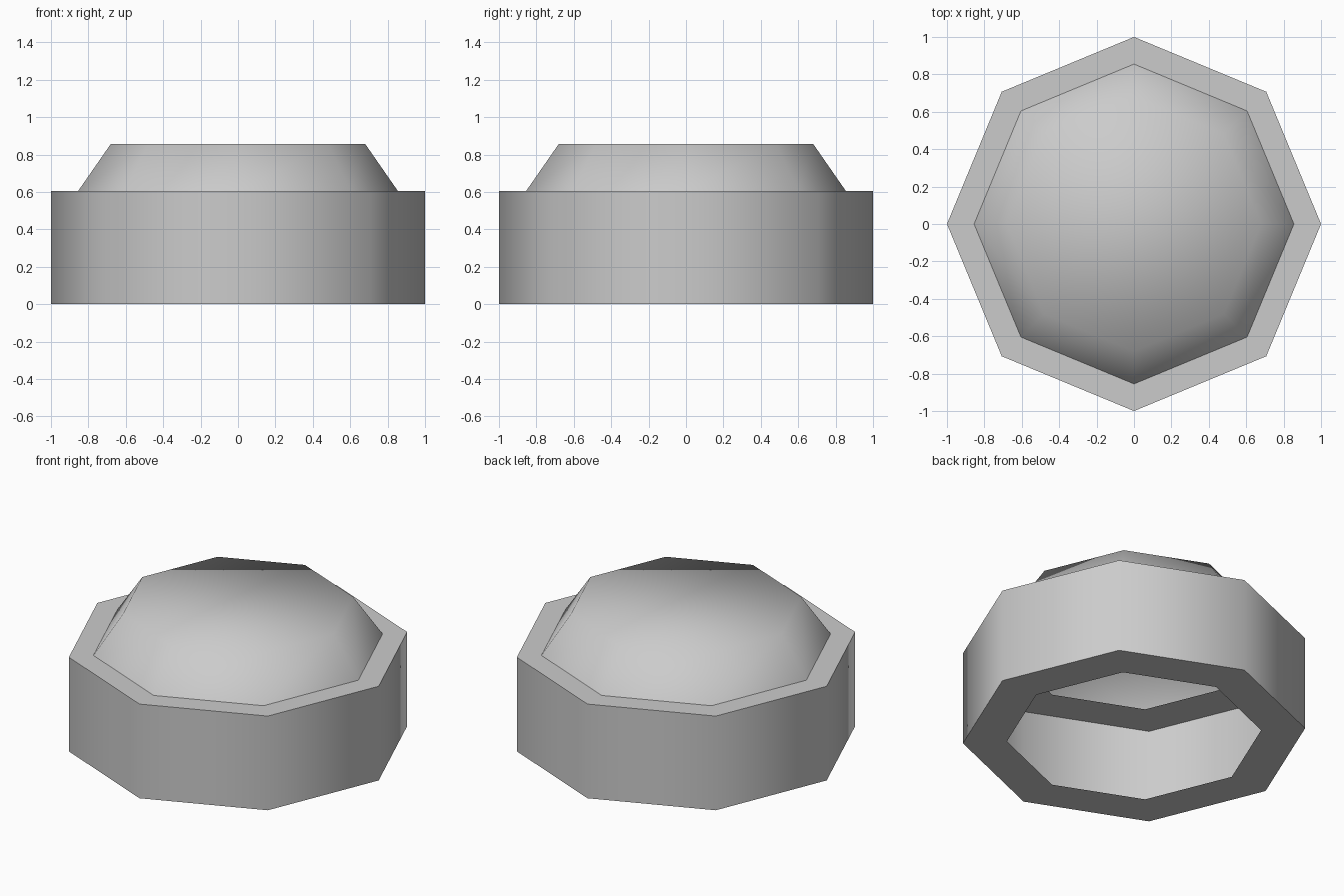
import bpy
import bmesh
from math import cos, sin, tau, radians

SIDES = 8

cube = bpy.data.objects.get("Cube")
if cube:
    bpy.data.objects.remove(cube, do_unlink=True)

grey = bpy.data.materials.new("light_grey")
grey.use_nodes = True
colour = (0.6, 0.6, 0.6, 1)
grey.diffuse_color = colour
for node in grey.node_tree.nodes:
    if node.type == "BSDF_PRINCIPLED":
        node.inputs["Base Color"].default_value = colour
        node.inputs["Roughness"].default_value = 0.8


def turned_part(name, profile, close_top=False):
    """Turn a (radius, height) profile into an octagonal shell."""
    bm = bmesh.new()
    rings = [[bm.verts.new((r * cos(tau * i / SIDES), r * sin(tau * i / SIDES), z))
              for i in range(SIDES)] for r, z in profile]
    for low, high in zip(rings, rings[1:]):
        for i in range(SIDES):
            j = (i + 1) % SIDES
            bm.faces.new((low[i], low[j], high[j], high[i]))
    if close_top:
        bm.faces.new(rings[-1])
    mesh = bpy.data.meshes.new(name)
    bm.to_mesh(mesh)
    bm.free()
    mesh.materials.append(grey)
    obj = bpy.data.objects.new(name, mesh)
    bpy.context.collection.objects.link(obj)
    bpy.ops.object.select_all(action="DESELECT")
    obj.select_set(True)
    bpy.context.view_layer.objects.active = obj
    bpy.ops.object.shade_smooth_by_angle(angle=radians(65))
    return obj


# Hollow outer ring: bottom rim, wall and top rim
turned_part("outer_ring", [(0.743, 0), (1, 0), (1, 0.605), (0.855, 0.605)])

# Domed button with a lip underneath
turned_part("button_cap", [(0.743, 0.605), (0.855, 0.605), (0.68, 0.857)], close_top=True)
